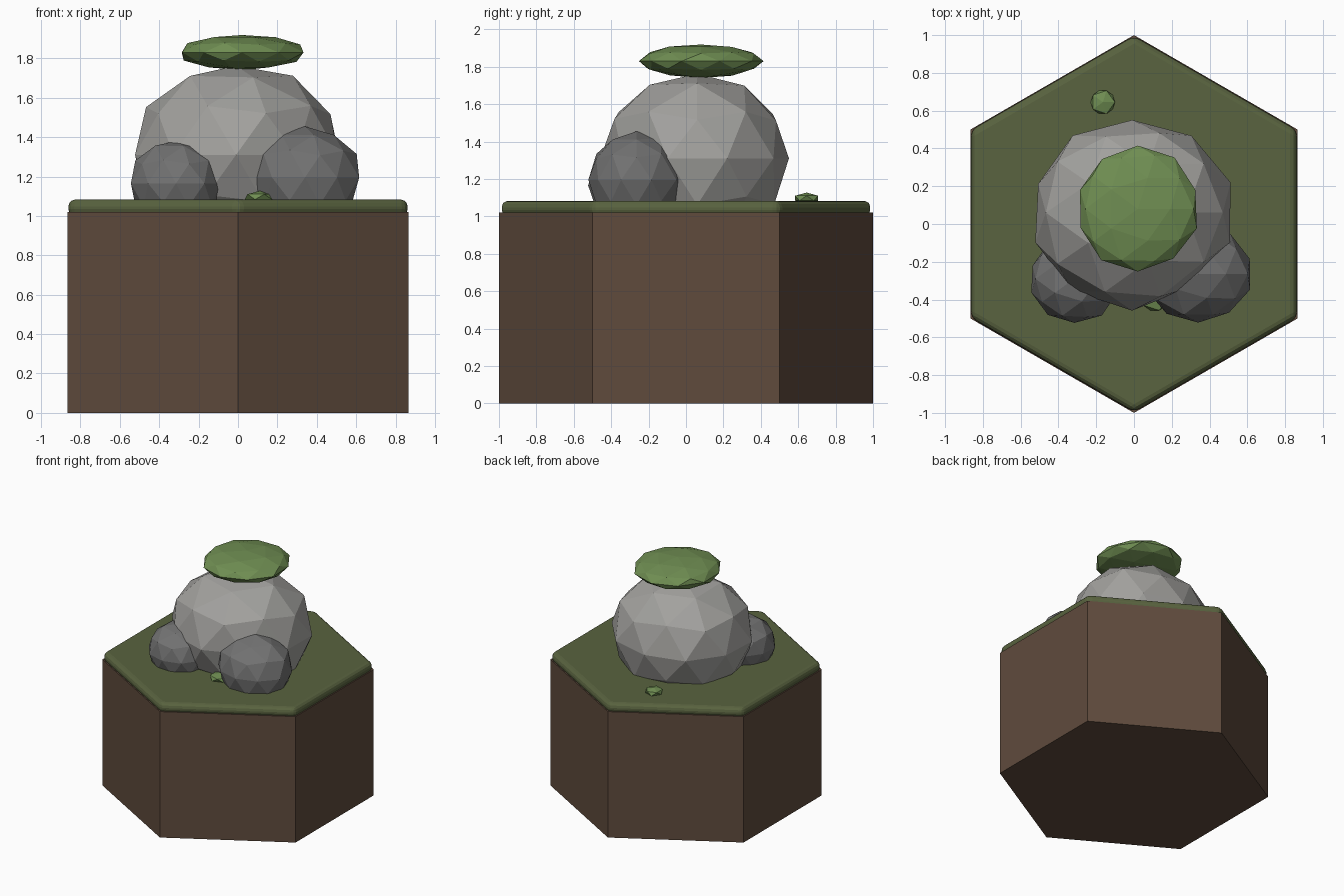
import bpy, math, random
from mathutils import Vector

if "Cube" in bpy.data.objects:
    bpy.data.objects.remove(bpy.data.objects["Cube"])


def material(name, rgb):
    m = bpy.data.materials.new(name)
    m.diffuse_color = (*rgb, 1)
    m.use_nodes = True
    m.node_tree.nodes["Principled BSDF"].inputs["Base Color"].default_value = m.diffuse_color
    return m


soil = material("soil", (0.115, 0.07, 0.046))
grass = material("grass", (0.10, 0.125, 0.05))
moss = material("moss", (0.16, 0.27, 0.085))
stone = material("stone", (0.36, 0.355, 0.34))
dark_stone = material("dark_stone", (0.17, 0.17, 0.17))


def hexagon(name, radius, z0, z1, mat):
    bpy.ops.mesh.primitive_cylinder_add(vertices=6, radius=radius, depth=z1 - z0,
                                        location=(0, 0, (z0 + z1) / 2))
    ob = bpy.context.object
    ob.name = name
    ob.data.materials.append(mat)
    return ob


def blob(name, centre, size, mat, subdivisions=2, jitter=0.0, seed=1, turn=0):
    """Flat-shaded, slightly irregular icosphere."""
    bpy.ops.mesh.primitive_ico_sphere_add(subdivisions=subdivisions, radius=1,
                                          location=centre)
    ob = bpy.context.object
    ob.name = name
    rng = random.Random(seed)
    for v in ob.data.vertices:
        v.co *= 1 + rng.uniform(-jitter, jitter)
        v.co = Vector([a * b for a, b in zip(v.co, size)])
    ob.rotation_euler.z = math.radians(turn)
    ob.data.materials.append(mat)
    return ob


# Hexagonal ground block with a rounded turf layer
hexagon("soil_block", 1.0, 0, 1.02, soil)
turf = hexagon("turf", 0.995, 1.0, 1.083, grass)
bevel = turf.modifiers.new("rounded_rim", 'BEVEL')
bevel.width = 0.035
bevel.segments = 3

# Boulders
blob("main_boulder", (-0.01, 0.06, 1.31), (0.535, 0.505, 0.46), stone, jitter=0.035, seed=4)
blob("left_boulder", (-0.315, -0.29, 1.165), (0.24, 0.235, 0.22), dark_stone, jitter=0.03, seed=2)
blob("right_boulder", (0.34, -0.265, 1.195), (0.285, 0.26, 0.26), dark_stone, jitter=0.03, seed=3)

# Moss on the boulder and small tufts on the turf
blob("moss_cap", (0.02, 0.08, 1.83), (0.325, 0.33, 0.09), moss, jitter=0.02, seed=5)
blob("back_tuft", (-0.165, 0.645, 1.097), (0.072, 0.072, 0.03), moss, 1)
blob("front_tuft", (0.11, -0.385, 1.097), (0.085, 0.085, 0.03), moss, 1)
